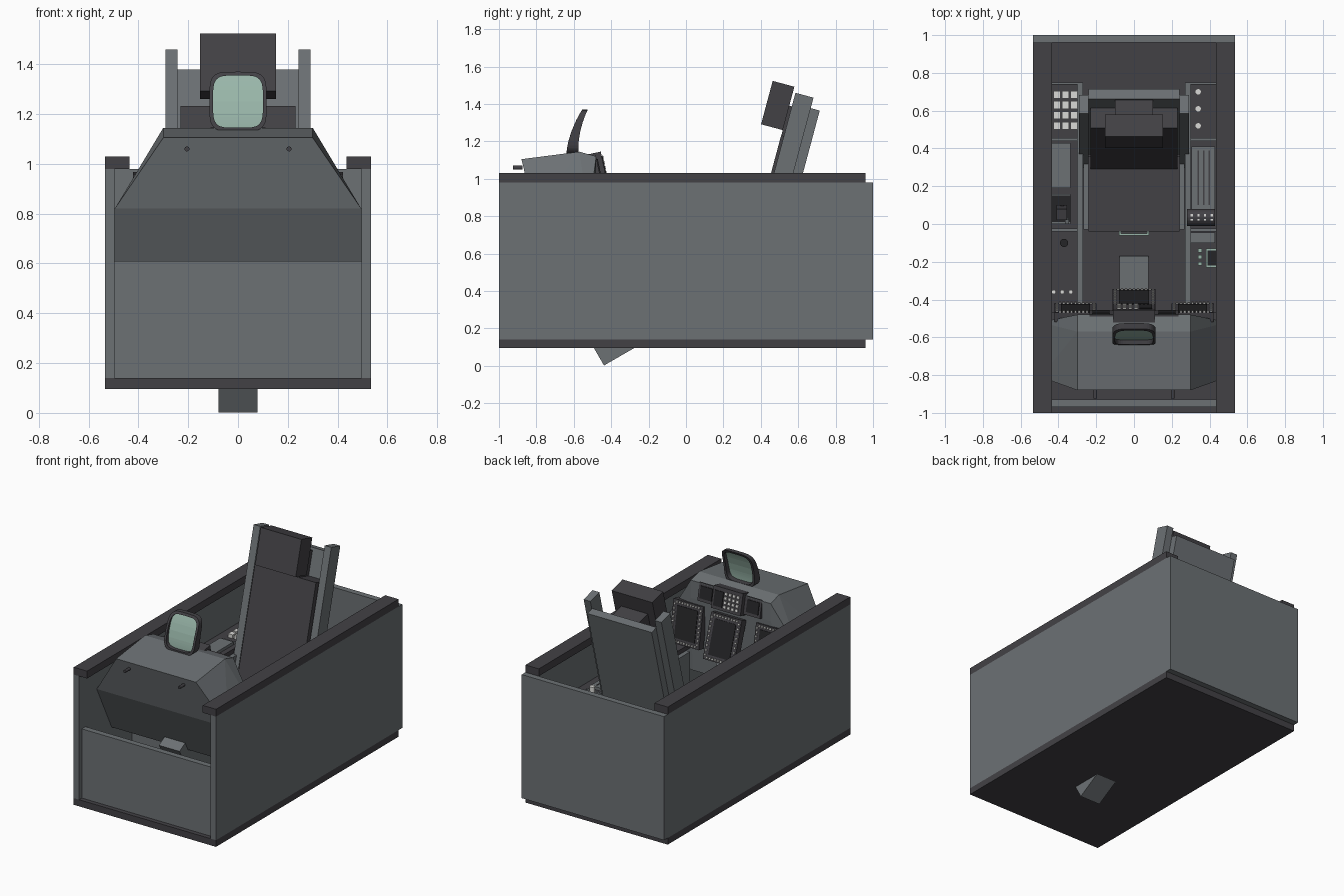
import bpy, bmesh, math
from mathutils import Matrix, Vector

cube = bpy.data.objects.get("Cube")
if cube:
    bpy.data.objects.remove(cube)


def material(name, r, g, b):
    m = bpy.data.materials.new(name)
    m.use_nodes = True
    m.diffuse_color = (r, g, b, 1)
    m.node_tree.nodes["Principled BSDF"].inputs["Base Color"].default_value = (r, g, b, 1)
    return m


GREY = material("light grey paint", .15, .165, .175)
DARK = material("dark grey paint", .055, .053, .06)
BLACK = material("black screen", .018, .018, .02)
WHITE = material("white button", .7, .7, .68)
GREEN = material("pale green glass", .32, .47, .4)


def finish(name, bm, mat):
    bmesh.ops.recalc_face_normals(bm, faces=bm.faces)
    me = bpy.data.meshes.new(name)
    bm.to_mesh(me)
    bm.free()
    me.materials.append(mat)
    ob = bpy.data.objects.new(name, me)
    bpy.context.collection.objects.link(ob)
    return ob


def boxes(name, spans, mat, frame=Matrix()):
    """Boxes given as (x0, x1, y0, y1, z0, z1) in a local frame."""
    bm = bmesh.new()
    for x0, x1, y0, y1, z0, z1 in spans:
        m = Matrix.Translation(((x0 + x1) / 2, (y0 + y1) / 2, (z0 + z1) / 2))
        bmesh.ops.create_cube(bm, size=1, matrix=frame @ m @ Matrix.Diagonal((x1 - x0, y1 - y0, z1 - z0, 1)))
    return finish(name, bm, mat)


def pair(x0, x1, *rest):
    return [(x0, x1, *rest), (-x1, -x0, *rest)]


def tilted(x, y, z, degrees):
    return Matrix.Translation((x, y, z)) @ Matrix.Rotation(math.radians(degrees), 4, 'X')


def rod(name, loc, radius, length, mat, axis='Z'):
    bm = bmesh.new()
    turn = {'Z': Matrix(), 'X': Matrix.Rotation(math.pi / 2, 4, 'Y'),
            'Y': Matrix.Rotation(math.pi / 2, 4, 'X')}[axis]
    bmesh.ops.create_cone(bm, cap_ends=True, segments=16, radius1=radius, radius2=radius,
                          depth=length, matrix=Matrix.Translation(loc) @ turn)
    return finish(name, bm, mat)


# Tub
boxes("floor", [(-.535, .535, -1, .96, .095, .14)], DARK)
boxes("side_walls", pair(.495, .535, -1, .96, .14, .98), GREY)
boxes("rear_bulkhead", [(-.535, .535, .96, 1, .14, .98)], GREY)
boxes("front_wall", [(-.495, .495, -.97, -.93, .14, .61)], GREY)
boxes("sill_rails", pair(.435, .535, -1, .96, .98, 1.03), DARK)

# Side consoles
boxes("console_bases", pair(.27, .495, -.43, .75, .14, .66), GREY)
boxes("console_tops", pair(.3, .495, -.47, .74, .66, .69), DARK)
boxes("left_equipment_panel", [(.305, .43, .08, .41, .69, .71)], GREY)
boxes("panel_grooves", [(x, x + .008, .1, .39, .708, .713) for x in (.335, .365, .395)], DARK)
boxes("right_equipment_panel", [(-.435, -.335, .19, .43, .69, .71)], GREY)
boxes("console_dividers", pair(.3, .435, -.04, -.025, .69, .7) + pair(.3, .435, .44, .455, .69, .7), GREY)
boxes("keypad_buttons", [(-.425 + .045 * i, -.39 + .045 * i, .5 + .055 * j, .54 + .055 * j, .69, .715)
                         for i in range(3) for j in range(4)], WHITE)
for i in range(3):
    rod("rotary_knob", (.34, .52 + .09 * i, .73), .017, .08, WHITE)
    rod("selector_knob", (-.425 + .045 * i, -.36, .7), .011, .03, WHITE)
boxes("status_lights", [(.34, .36, -.22 + .035 * i, -.2 + .035 * i, .69, .698) for i in range(3)]
      + [(.38, .435, -.23, -.13, .69, .698)], GREEN)
boxes("status_screen", [(.39, .435, -.22, -.14, .69, .7)], BLACK)
rod("round_gauge", (-.37, -.1, .695), .022, .012, BLACK)

# Throttle and control stick
boxes("throttle_base", [(.3, .43, -.1, -.045, .69, .72), (.35, .38, .0, .06, .69, .77)], GREY)
rod("throttle_grip", (.355, .035, .79), .045, .15, DARK, 'X')
boxes("throttle_switches", [(.3 + .035 * i, .312 + .035 * i, y, y + .012, .828, .838)
                            for i in range(4) for y in (.015, .04)], WHITE)
boxes("stick_base", [(-.435, -.335, .01, .15, .69, .72)], BLACK)
boxes("stick_base_rim", [(-.435, -.335, .0, .01, .69, .725), (-.435, -.335, .15, .16, .69, .725)], GREY)
rod("stick_shaft", (-.38, .08, .76), .02, .1, DARK)
boxes("stick_grip", [(-.41, -.355, -.03, .03, 0, .1)], DARK, tilted(0, .07, .79, 12))
boxes("stick_trigger", [(-.365, -.345, -.055, -.03, .04, .08)], GREY, tilted(0, .07, .79, 12))

# Instrument hood
bm = bmesh.new()
for side in (-1, 1):
    for p in ((.3, -.88, 1.105), (.3, -.57, 1.145), (.3, -.48, 1.12), (.3, -.48, 1), (.495, -.81, .82),
              (.495, -.52, .82), (.495, -.65, .5), (.495, -.52, .5), (.3, -.5, .5)):
        bm.verts.new((side * p[0], p[1], p[2]))
bmesh.ops.convex_hull(bm, input=bm.verts)
finish("instrument_hood", bm, GREY)
for x in (-.205, .205):
    rod("hood_pin", (x, -.9, 1.06), .01, .05, DARK, 'Y')

# Centre pedestal, slanting through the floor
boxes("centre_pedestal", [(-.078, .078, -.31, 0, 0, .6)], GREY, tilted(0, -.17, .157, 30))


def display(name, frame, w, h):
    """Bezel, screen and a row of buttons on every edge."""
    boxes(name + "_bezel", [(-w, w, -.05, 0, -h, h)], DARK, frame)
    boxes(name + "_screen", [(-w + .035, w - .035, 0, .004, -h + .035, h - .035)], BLACK, frame)
    keys = []
    for i in range(-4, 5):
        a, b = i * (w - .03) / 4, i * (h - .03) / 4
        for s in (-1, 1):
            u, v = s * (w - .014), s * (h - .014)
            keys += [(a - .006, a + .006, 0, .008, v - .006, v + .006),
                     (u - .006, u + .006, 0, .008, b - .006, b + .006)]
    boxes(name + "_buttons", keys, WHITE, frame)


display("left_display", tilted(.31, -.445, .83, 10), .112, .14)
display("right_display", tilted(-.31, -.445, .83, 10), .112, .14)
display("centre_display", tilted(0, -.39, .83, 18), .115, .15)

# Upper control panel with keypad
upper = tilted(0, -.45, 1.07, 12)
boxes("upper_panel", [(-.235, .235, -.08, -.02, -.06, .06)], DARK, upper)
boxes("upper_side_screens", pair(.13, .22, -.02, -.014, -.04, .04), BLACK, upper)
boxes("control_box", [(-.11, .11, -.09, .01, -.07, .075)], DARK, upper)
boxes("control_keys", [(-.09 + .03 * i, -.07 + .03 * i, .01, .018, -.05 + .028 * j, -.032 + .028 * j)
                       for i in range(4) for j in range(4)], WHITE, upper)
boxes("control_readout", [(.03, .095, .01, .015, -.05, .05)], BLACK, upper)

# Curved sight glass in a rounded frame
COUNT = 40


def outline(w, h, depth):
    pts = []
    for i in range(COUNT):
        a = 2 * math.pi * i / COUNT
        s, c = math.sin(a), math.cos(a)
        x = w * math.copysign(abs(s) ** .45, s)
        z = h * math.copysign(abs(c) ** .45, c)
        v = (z + .12) / .24
        pts.append(Vector((x, -.64 + .02 * v + .065 * v * v + depth * (.065 - .035 * v), 1.25 + z)))
    return pts


bm = bmesh.new()
loops = [[bm.verts.new(p) for p in outline(w, h, d)]
         for w, h, d in ((.115, .12, 0), (.115, .12, 1), (.1, .105, 1), (.1, .105, 0))]
for k in range(4):
    a, b = loops[k], loops[(k + 1) % 4]
    for i in range(COUNT):
        j = (i + 1) % COUNT
        bm.faces.new((a[i], a[j], b[j], b[i]))
finish("sight_frame", bm, DARK)
bm = bmesh.new()
g = [bm.verts.new(p) for p in outline(.101, .106, .4)]
bm.faces.new((g[0], g[1], g[-1]))
for i in range(1, COUNT // 2 - 1):
    bm.faces.new((g[i], g[i + 1], g[-i - 1], g[-i]))
bm.faces.new((g[COUNT // 2 - 1], g[COUNT // 2], g[COUNT // 2 + 1]))
finish("sight_glass", bm, GREEN)

# Reclined ejection seat
seat = tilted(0, .47, 1.03, -15)
boxes("seat_rails", pair(.242, .292, 0, .1, -.67, .445), GREY, seat)
boxes("seat_back_plate", [(-.242, .242, .095, .15, -.75, .387)], GREY, seat)
boxes("seat_back_cushion", [(-.23, .23, -.015, .095, -.67, .206)], DARK, seat)
boxes("headrest", [(-.153, .153, -.134, -.014, .235, .475)], DARK, seat)
boxes("headrest_mount", [(-.1, .1, -.014, .095, .2, .37)], DARK, seat)
boxes("seat_pan", [(-.24, .24, -.04, .36, .14, .42)], DARK)
boxes("seat_pan_sides", pair(.24, .268, -.03, .36, .14, .46), GREY)
boxes("seat_handle", [(-.08, .08, -.062, -.05, .41, .425)] + pair(.07, .08, -.062, -.04, .38, .425), GREEN)
